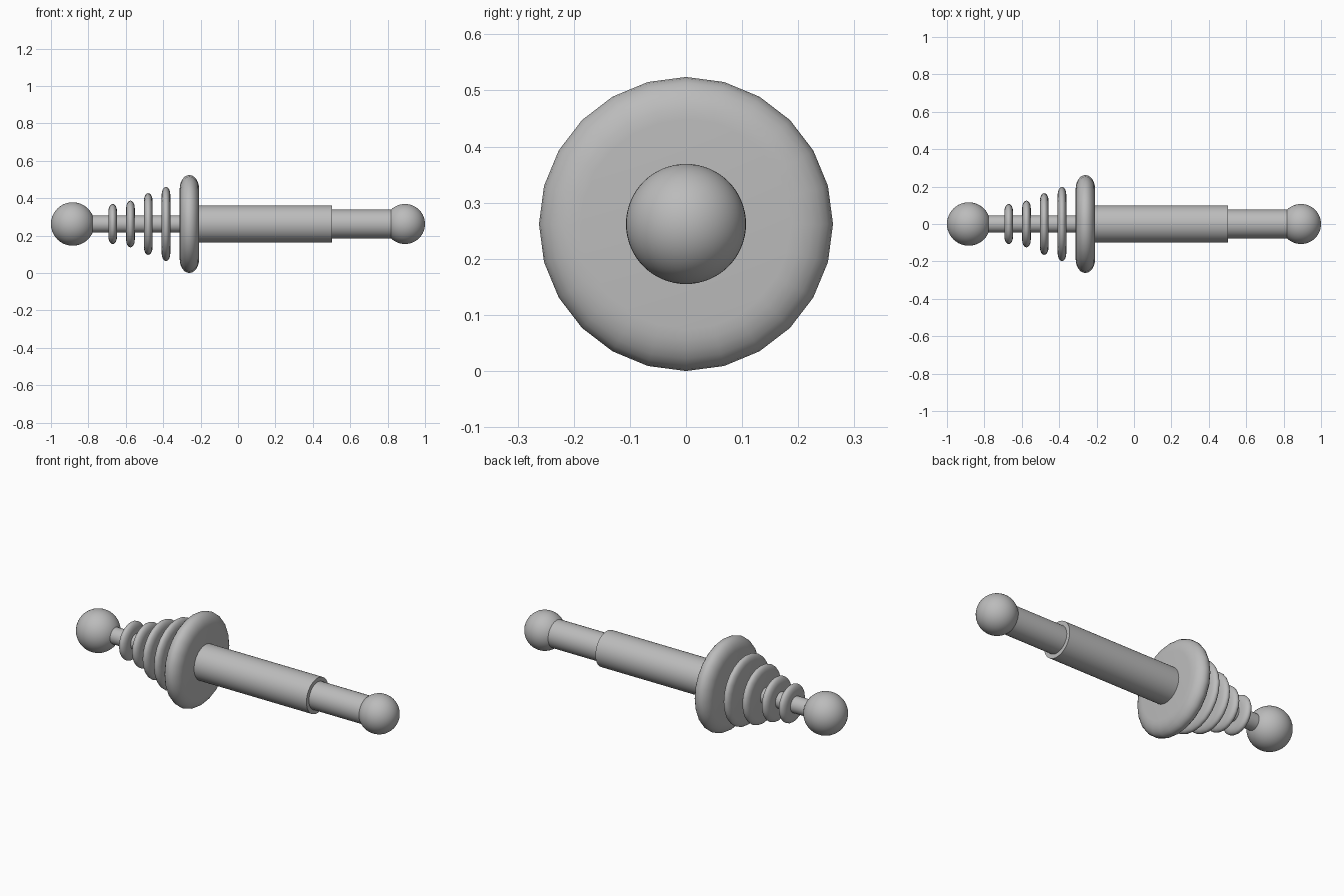
import bpy, bmesh, math
from mathutils import Matrix

cube = bpy.data.objects.get("Cube")
if cube:
    bpy.data.objects.remove(cube, do_unlink=True)

AXIS_Z = 0.262

grey = bpy.data.materials.new("plain grey")
grey.use_nodes = True
colour = (0.5, 0.5, 0.5, 1)
grey.diffuse_color = colour
grey.node_tree.nodes["Principled BSDF"].inputs["Base Color"].default_value = colour


def finish(name, bm, x):
    """Turn a bmesh into a smooth-shaded part on the long axis."""
    bmesh.ops.recalc_face_normals(bm, faces=bm.faces)
    mesh = bpy.data.meshes.new(name)
    bm.to_mesh(mesh)
    bm.free()
    mesh.materials.append(grey)
    obj = bpy.data.objects.new(name, mesh)
    bpy.context.collection.objects.link(obj)
    obj.location = (x, 0, AXIS_Z)
    bpy.ops.object.select_all(action="DESELECT")
    obj.select_set(True)
    bpy.context.view_layer.objects.active = obj
    bpy.ops.object.shade_smooth_by_angle(angle=math.radians(40))
    return obj


def ball(name, x, radius):
    bm = bmesh.new()
    bmesh.ops.create_uvsphere(bm, u_segments=48, v_segments=32, radius=radius)
    return finish(name, bm, x)


def rod(name, start, end, radius):
    bm = bmesh.new()
    bmesh.ops.create_cone(bm, cap_ends=True, segments=48, radius1=radius,
                          radius2=radius, depth=end - start,
                          matrix=Matrix.Rotation(math.pi / 2, 4, "Y"))
    return finish(name, bm, (start + end) / 2)


def disc(name, x, radius, half_width, rim, segments=24, steps=12):
    """Flat-sided disc with an elliptical rounded rim, turned about x."""
    bm = bmesh.new()
    profile = [(-half_width, 0)]
    for i in range(steps + 1):
        a = math.pi * i / steps
        profile.append((-half_width * math.cos(a),
                        radius - rim + rim * math.sin(a)))
    profile.append((half_width, 0))
    verts = [bm.verts.new((px, 0, pr)) for px, pr in profile]
    edges = [bm.edges.new(pair) for pair in zip(verts, verts[1:])]
    bmesh.ops.spin(bm, geom=verts + edges, cent=(0, 0, 0), axis=(1, 0, 0),
                   angle=math.tau, steps=segments, use_duplicate=False)
    bmesh.ops.remove_doubles(bm, verts=bm.verts, dist=0.0001)
    return finish(name, bm, x)


# End balls
ball("rear_ball", -0.884, 0.116)
ball("tip_ball", 0.893, 0.107)

# Shaft sections
rod("thin_shaft", -0.88, -0.25, 0.046)
rod("barrel", -0.26, 0.503, 0.1)
rod("tip_tube", 0.45, 0.89, 0.077)

# Guard and the graded fins behind it
disc("guard_disc", -0.26, 0.262, 0.052, 0.075)
for i, radius in enumerate((0.107, 0.125, 0.165, 0.198)):
    disc(f"fin_{i + 1}", -0.67 + 0.095 * i, radius, 0.023, 0.04)
